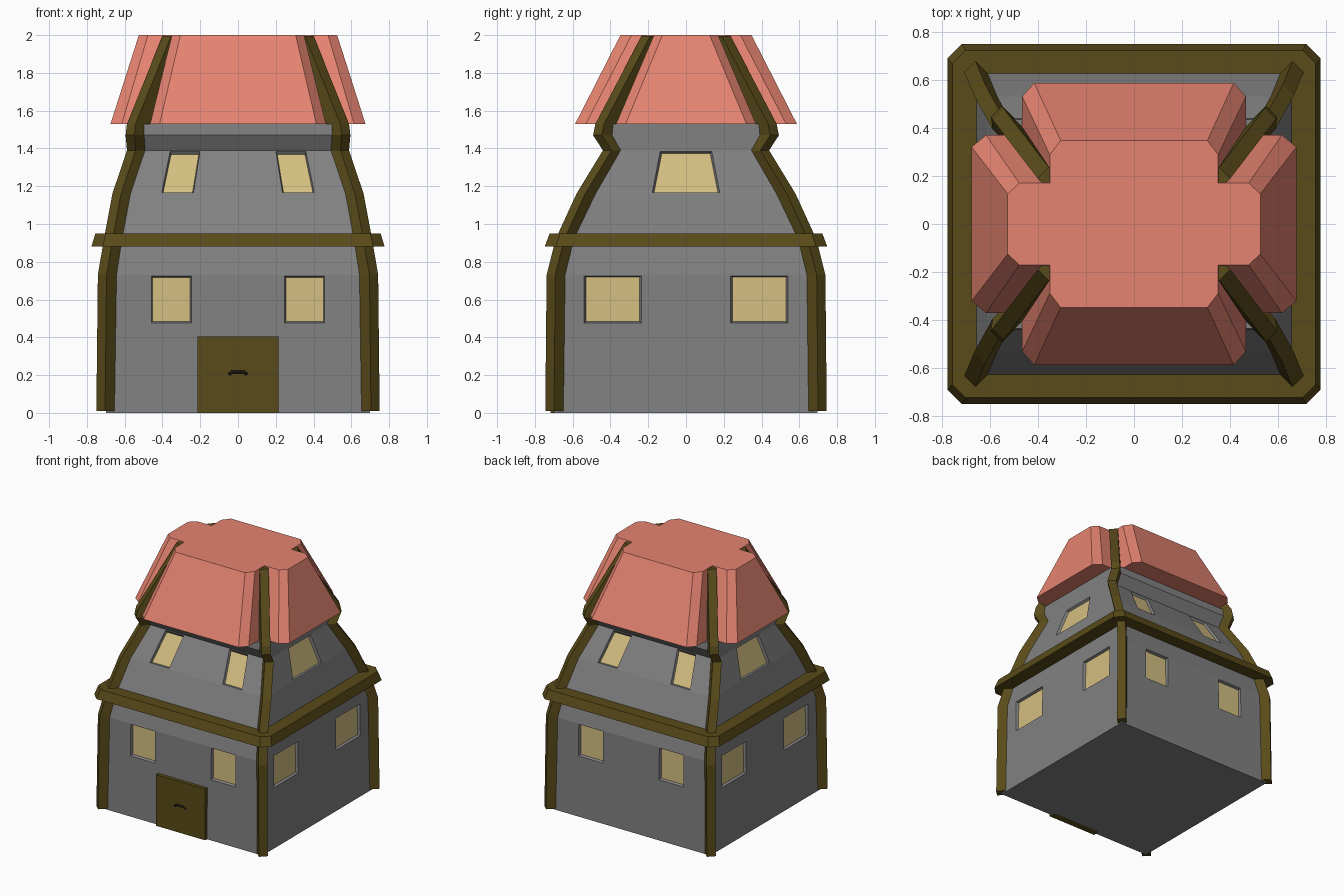
import bpy, bmesh
from mathutils import Vector

if "Cube" in bpy.data.objects:
    bpy.data.objects.remove(bpy.data.objects["Cube"])


def material(name, rgb):
    m = bpy.data.materials.new(name)
    m.diffuse_color = (*rgb, 1)
    m.use_nodes = True
    m.node_tree.nodes["Principled BSDF"].inputs["Base Color"].default_value = m.diffuse_color
    return m


STONE = material("dark_stone", (0.22, 0.22, 0.22))
WOOD = material("wood", (0.10, 0.07, 0.01))
TILE = material("roof_tile", (0.79, 0.23, 0.165))
GLASS = material("lit_glass", (0.66, 0.52, 0.22))
DARK = material("iron", (0.01, 0.008, 0.006))


def loft(name, rings, mat=None, wrap=False):
    """Skin a stack of equal rings; cap the ends, or join last to first."""
    bm = bmesh.new()
    vs = [[bm.verts.new(p) for p in r] for r in rings]
    n = len(vs[0])
    pairs = list(zip(vs, vs[1:])) + ([(vs[-1], vs[0])] if wrap else [])
    for a, b in pairs:
        for i in range(n):
            j = (i + 1) % n
            bm.faces.new((a[i], a[j], b[j], b[i]))
    if not wrap:
        bm.faces.new(vs[0])
        bm.faces.new(vs[-1])
    bmesh.ops.recalc_face_normals(bm, faces=bm.faces)
    me = bpy.data.meshes.new(name)
    bm.to_mesh(me)
    bm.free()
    ob = bpy.data.objects.new(name, me)
    bpy.context.collection.objects.link(ob)
    if mat:
        me.materials.append(mat)
    return ob


def four_way(quarter, z):
    """Mirror a first-quadrant outline (from +x round to +y) into a full ring."""
    q = quarter
    return ([(x, y, z) for x, y in q] + [(-x, y, z) for x, y in reversed(q)] +
            [(-x, -y, z) for x, y in q] + [(x, -y, z) for x, y in reversed(q)])


# Walls: half width in x, half depth in y, per height
WALL = [(0.0, .70, .695), (.73, .69, .685), (.92, .66, .64), (1.16, .61, .53),
        (1.39, .54, .39), (1.47, .54, .44), (1.529, .54, .435)]
walls = loft("walls", [[(x, y, z), (-x, y, z), (-x, -y, z), (x, -y, z)] for z, x, y in WALL], STONE)


def wall_at(z, axis):
    for a, b in zip(WALL, WALL[1:]):
        if a[0] <= z <= b[0]:
            t = (z - a[0]) / (b[0] - a[0])
            return a[axis] + t * (b[axis] - a[axis])


# Windows: splayed recess cut into a wall facet with a lit pane at its back
cutters = []


def window(side, low, high, z0, z1):
    axis, sign = (1, side[1]) if side[0] == "x" else (2, side[1])

    def point(u, z):
        d = sign * wall_at(z, axis)
        return Vector((d, u, z)) if axis == 1 else Vector((u, d, z))
    c = [point(low[0], z0), point(low[1], z0), point(high[1], z1), point(high[0], z1)]
    nrm = (c[1] - c[0]).cross(c[3] - c[0]).normalized()
    if nrm[axis - 1] * sign < 0:
        nrm = -nrm
    mid = sum(c, Vector()) / 4
    inner = [p - (p - mid).normalized() * .013 for p in c]
    cutters.append(loft("window_cutter", [[p + nrm * .003 for p in c], [p - nrm * .022 for p in inner]], STONE))
    loft("window_pane", [[p - nrm * .018 for p in inner], [p - nrm * .028 for p in inner]], GLASS)


for s in (-1, 1):
    for m in (-1, 1):
        window(("y", s), (m * .245, m * .46), (m * .245, m * .46), .475, .727)
        window(("y", s), (m * .235, m * .405), (m * .20, m * .36), 1.165, 1.386)
        window(("x", s), (m * .235, m * .54), (m * .235, m * .54), .475, .727)
    window(("x", s), (-.18, .18), (-.138, .138), 1.165, 1.386)

bpy.ops.object.select_all(action='DESELECT')
for c in cutters:
    c.select_set(True)
bpy.context.view_layer.objects.active = cutters[0]
bpy.ops.object.join()
cutter = bpy.context.view_layer.objects.active
mod = walls.modifiers.new("recesses", 'BOOLEAN')
mod.operation, mod.object, mod.solver = 'DIFFERENCE', cutter, 'EXACT'
bpy.context.view_layer.objects.active = walls
bpy.ops.object.modifier_apply(modifier=mod.name)
bpy.data.objects.remove(cutter)

# Corner posts: square beams set diagonally, bending with the walls
POST = [(.01, .75, .745), (.73, .742, .738), (.92, .71, .69), (1.16, .665, .58),
        (1.39, .588, .44), (1.47, .595, .492), (1.53, .588, .48), (1.995, .40, .235)]
W, D = .046, .075
for sx in (-1, 1):
    for sy in (-1, 1):
        rings = []
        for z, x, y in POST:
            sec = [(x, y - W), (x - W, y), (x - W - D, y - D), (x - D, y - W - D)]
            rings.append([(sx * a, sy * b, z) for a, b in sec])
        loft("corner_post", rings, WOOD)


# Belt course around the middle, with clipped corners
def clipped(x, y, c):
    return [(x, y - c), (x - c, y)]


loft("belt_beam", [four_way(clipped(.776, .748, .06), .88),
                   four_way(clipped(.755, .722, .055), .95),
                   four_way(clipped(.64, .61, .01), .95),
                   four_way(clipped(.64, .61, .01), .88)], WOOD, wrap=True)

# Roof: cross-shaped plan with clipped ends, notched for the posts
loft("roof", [four_way([(.675, .32), (.615, .37), (.465, .37), (.465, .53), (.415, .587)], 1.53),
              four_way([(.525, .125), (.477, .17), (.35, .17), (.35, .288), (.305, .347)], 2.0)], TILE)

# Door and its handle
loft("door", [[(-.215, y, 0), (.215, y, 0), (.215, y, .405), (-.215, y, .405)]
              for y in (-.718, -.66)], WOOD)
cu = bpy.data.curves.new("door_handle", 'CURVE')
cu.dimensions = '3D'
cu.bevel_depth, cu.bevel_resolution, cu.use_fill_caps = .008, 0, True
sp = cu.splines.new('POLY')
path = [(-.048, -.722, .203), (-.032, -.724, .217), (.032, -.724, .217), (.048, -.722, .203)]
sp.points.add(len(path) - 1)
for p, co in zip(sp.points, path):
    p.co = (*co, 1)
cu.materials.append(DARK)
bpy.context.collection.objects.link(bpy.data.objects.new("door_handle", cu))
